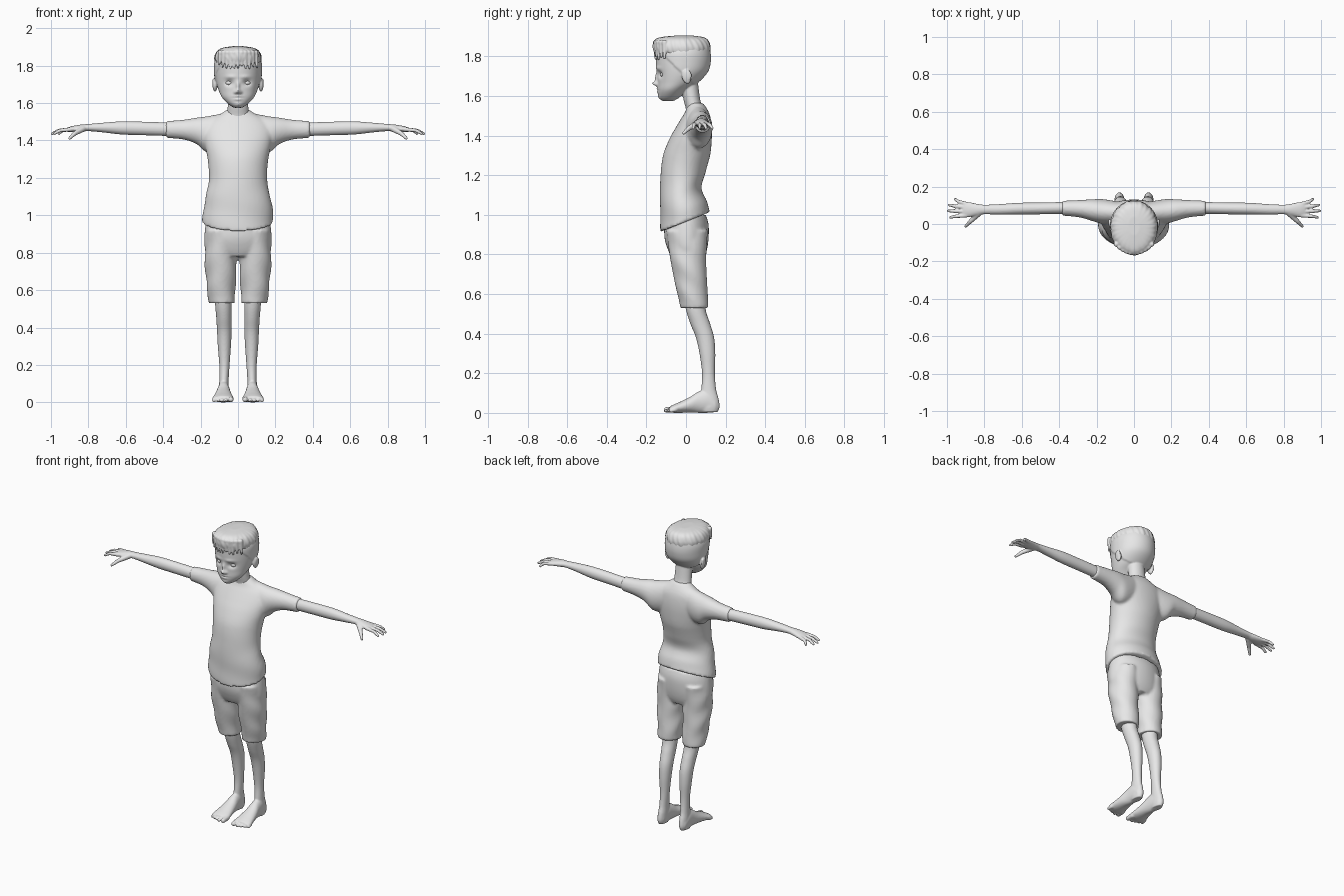
import bpy, bmesh, math, random
from mathutils import Vector, Matrix

default = bpy.data.objects.get("Cube")
if default:
    bpy.data.objects.remove(default, do_unlink=True)
random.seed(4)

grey = bpy.data.materials.new("plain_grey")
grey.use_nodes = True
grey.diffuse_color = (0.8, 0.8, 0.8, 1)
for node in grey.node_tree.nodes:
    if node.type == 'BSDF_PRINCIPLED':
        node.inputs["Base Color"].default_value = grey.diffuse_color


def spline(p, t):
    """Smooth value between p[1] and p[2]."""
    return p[1] + 0.5 * t * (p[2] - p[0] + t * (
        2 * p[0] - 5 * p[1] + 4 * p[2] - p[3] + t * (3 * (p[1] - p[2]) + p[3] - p[0])))


def tube(bm, sections, axis=2, sides=48, steps=6):
    """Closed loft; each section is position on axis, then bounds of its oval."""
    u, v = [i for i in range(3) if i != axis]
    last = len(sections) - 1
    rows = []
    for i in range(last):
        near = [sections[max(0, min(last, i + k))] for k in (-1, 0, 1, 2)]
        for s in range(steps + (i == last - 1)):
            rows.append([spline(values, s / steps) for values in zip(*near)])
    rings = []
    for pos, a0, a1, b0, b1 in rows:
        ring = []
        for k in range(sides):
            angle = math.tau * k / sides
            co = [pos, pos, pos]
            co[u] = (a0 + a1) / 2 + (a1 - a0) / 2 * math.cos(angle)
            co[v] = (b0 + b1) / 2 + (b1 - b0) / 2 * math.sin(angle)
            ring.append(bm.verts.new(co))
        rings.append(ring)
    for low, high in zip(rings, rings[1:]):
        for k in range(sides):
            n = (k + 1) % sides
            bm.faces.new((low[k], low[n], high[n], high[k]))
    bm.faces.new(rings[0][::-1])
    bm.faces.new(rings[-1])
    return [vert for ring in rings for vert in ring]


def column(bm, sections, **options):
    """Upright loft centred on x; sections are height, half width, front, back."""
    return tube(bm, [(z, -w, w, front, back) for z, w, front, back in sections], **options)


def ball(bm, centre, size, turn=0):
    matrix = Matrix.Translation(centre) @ Matrix.Rotation(turn, 4, 'X') @ Matrix.Diagonal((*size, 1))
    bmesh.ops.create_uvsphere(bm, u_segments=20, v_segments=12, radius=1, matrix=matrix)


def rod(bm, start, end, r0, r1):
    """Tapered rod with round ends."""
    start, end = Vector(start), Vector(end)
    way = end - start
    matrix = Matrix.Translation((start + end) / 2) @ way.to_track_quat('Z', 'Y').to_matrix().to_4x4()
    bmesh.ops.create_cone(bm, cap_ends=True, segments=14, radius1=r0, radius2=r1,
                          depth=way.length, matrix=matrix)
    ball(bm, start, (r0, r0, r0))
    ball(bm, end, (r1, r1, r1))


def mirror(bm):
    copy = bmesh.ops.duplicate(bm, geom=bm.verts[:] + bm.edges[:] + bm.faces[:])["geom"]
    for item in copy:
        if isinstance(item, bmesh.types.BMVert):
            item.co.x = -item.co.x


def finish(name, bm, voxel, smoothing=2):
    """Fuse the pieces into one smooth skin."""
    bmesh.ops.recalc_face_normals(bm, faces=bm.faces[:])
    mesh = bpy.data.meshes.new(name)
    bm.to_mesh(mesh)
    bm.free()
    mesh.materials.append(grey)
    mesh.polygons.foreach_set("use_smooth", [True] * len(mesh.polygons))
    obj = bpy.data.objects.new(name, mesh)
    bpy.context.scene.collection.objects.link(obj)
    if voxel:
        fuse = obj.modifiers.new("fuse", 'REMESH')
        fuse.mode = 'VOXEL'
        fuse.voxel_size = voxel
        fuse.use_smooth_shade = True
        soften = obj.modifiers.new("soften", 'SMOOTH')
        soften.factor = 0.5
        soften.iterations = smoothing


# Shirt: sleeves, then body with a hem that rises to the back
bm = bmesh.new()
tube(bm, [(.06, .005, .115, 1.36, 1.55), (.16, 0, .132, 1.335, 1.53), (.22, .015, .132, 1.38, 1.522),
          (.29, .035, .128, 1.405, 1.511), (.385, .045, .124, 1.414, 1.503)], axis=0)
mirror(bm)
body = column(bm, [(.965, .19, -.128, .122), (1.03, .186, -.13, .105), (1.115, .17, -.131, .079),
                   (1.2, .155, -.13, .098), (1.3, .162, -.116, .122), (1.38, .178, -.085, .13),
                   (1.44, .185, -.052, .13), (1.49, .17, -.022, .124), (1.52, .135, -.004, .114),
                   (1.545, .088, .004, .1), (1.565, .06, .012, .085)], sides=64)
for vert in body:
    x, y, z = vert.co
    low = max(0, min(1, (1.3 - z) / .3))
    fold = 1 + .014 * low * math.sin(42 * z + 9 * x + 14 * y)
    vert.co = (x * fold, y * fold, z + .4 * y * low)
finish("shirt", bm, .009)

# Shorts
bm = bmesh.new()
leg = tube(bm, [(.92, .01, .172, -.1, .11), (.78, .006, .178, -.08, .102), (.65, .012, .17, -.055, .107),
                (.57, .015, .16, -.036, .112), (.53, .017, .156, -.029, .113)])
for vert in leg:
    vert.co.x += .003 * math.sin(45 * vert.co.z + 30 * vert.co.y)
mirror(bm)
column(bm, [(1.0, .165, -.09, .1), (.95, .174, -.108, .114), (.88, .18, -.108, .114),
            (.82, .176, -.09, .105), (.78, .15, -.07, .09)])
finish("shorts", bm, .009)

# Bare legs and feet
bm = bmesh.new()
tube(bm, [(.62, .037, .125, -.02, .095), (.52, .034, .122, 0, .1), (.45, .034, .116, .022, .122),
          (.38, .034, .112, .05, .142), (.3, .038, .108, .068, .148), (.2, .045, .1, .081, .146),
          (.12, .05, .1, .077, .152), (.07, .05, .103, .07, .165), (.03, .05, .105, .06, .17),
          (.004, .055, .1, .075, .16)])
tube(bm, [(.15, .055, .102, .004, .07), (.11, .048, .107, 0, .115), (.065, .043, .111, 0, .108),
          (.02, .036, .121, .002, .08), (-.03, .027, .131, 0, .056), (-.06, .023, .137, 0, .043),
          (-.083, .028, .132, .004, .032)], axis=1)
rod(bm, (.039, -.06, .018), (.037, -.099, .015), .017, .014)
for toe in range(4):
    x = .063 + .021 * toe
    rod(bm, (x, -.055, .016), (x + .003, -.1 + .008 * toe, .011), .012, .01)
for vert in bm.verts:
    vert.co.z = max(vert.co.z, 0)
mirror(bm)
finish("legs_and_feet", bm, .0055)

# Bare arms and hands
bm = bmesh.new()
tube(bm, [(.34, .055, .118, 1.423, 1.495), (.5, .052, .115, 1.428, 1.5), (.62, .05, .113, 1.432, 1.502),
          (.72, .05, .106, 1.443, 1.495), (.8, .052, .103, 1.45, 1.488), (.84, .045, .108, 1.446, 1.485),
          (.89, .036, .118, 1.444, 1.476), (.915, .042, .114, 1.447, 1.468)], axis=0)
for base, tip, reach in ((.046, .036, .982), (.067, .07, .994), (.088, .102, .989), (.107, .133, .957)):
    middle = Vector((.95 + (reach - .98) * .5, (base + tip) / 2, 1.454))
    rod(bm, (.895, base, 1.459), middle, .0115, .0095)
    rod(bm, middle, (reach, tip, 1.437), .0095, .0075)
rod(bm, (.83, .058, 1.462), (.872, .016, 1.438), .017, .012)
rod(bm, (.872, .016, 1.438), (.9, -.012, 1.412), .012, .008)
mirror(bm)
finish("arms_and_hands", bm, .005, 1)

# Head: face features are soft pushes given as x, z, spread x, spread z, depth
features = [(.047, 1.708, .02, .015, .016), (0, 1.662, .013, .012, -.026), (0, 1.69, .009, .024, -.013),
            (.015, 1.657, .008, .008, -.008), (.04, 1.74, .03, .01, -.005), (0, 1.636, .022, .005, -.007),
            (0, 1.629, .028, .003, .004), (0, 1.62, .019, .006, -.007), (0, 1.592, .02, .012, -.005)]
bm = bmesh.new()
skull = column(bm, [(1.575, .022, -.12, -.06), (1.595, .052, -.136, -.03), (1.63, .085, -.142, .005),
                    (1.67, .104, -.143, .06), (1.72, .118, -.147, .105), (1.77, .122, -.152, .12),
                    (1.82, .12, -.15, .119), (1.86, .1, -.125, .105), (1.885, .05, -.07, .06)],
               sides=160, steps=12)
for vert in skull:
    x, y, z = vert.co
    if y < -.05:
        for fx, fz, sx, sz, depth in features:
            vert.co.y += depth * math.exp(-((abs(x) - fx) / sx) ** 2 - ((z - fz) / sz) ** 2)
    # Short cropped hair stands slightly off the scalp
    if z > 1.655 + max(0, .04 - y):
        vert.co.x *= 1.05
        vert.co.y += .005 if y > 0 else 0
column(bm, [(1.47, .064, .004, .1), (1.53, .06, 0, .088), (1.58, .055, -.012, .072), (1.67, .052, -.03, .06)])
for side in (-1, 1):
    ball(bm, (side * .123, .002, 1.697), (.013, .023, .037), .25)
    ball(bm, (side * .131, .008, 1.705), (.007, .02, .028), .25)
finish("head_and_neck", bm, .0045)

# Eyes
bm = bmesh.new()
ball(bm, (.047, -.11, 1.708), (.021, .02, .014))
mirror(bm)
finish("eyes", bm, 0)

# Hair on top: ridged volume, swept locks and fringe
bm = bmesh.new()
top = column(bm, [(1.8, .112, -.13, .11), (1.82, .123, -.158, .121), (1.85, .125, -.166, .124),
                  (1.88, .11, -.158, .113), (1.896, .08, -.13, .09), (1.904, .03, -.06, .04)], sides=120)
for vert in top:
    x, y, z = vert.co
    angle = math.atan2(y + .02, x)
    ridge = 1 + .014 * math.sin(26 * angle + 60 * z) + .01 * math.sin(11 * angle)
    vert.co = (x * ridge, (y + .02) * ridge - .02, z)
for lock in range(34):
    x = random.uniform(-.085, .085)
    y = random.uniform(-.11, .06)
    z = 1.893 - 2.4 * x * x - 1.1 * (y + .02) ** 2
    rod(bm, (x, y + .03, z - .006), (x * 1.12, y - .025, z + random.uniform(-.002, .006)), .009, .004)
for lock in range(11):
    x = -.095 + .019 * lock
    y = -.158 + 5 * x * x
    rod(bm, (x, y + .005, 1.87), (x * 1.08, y + .004, 1.795 + random.uniform(-.01, .014)), .014, .006)
finish("hair", bm, .005, 1)
